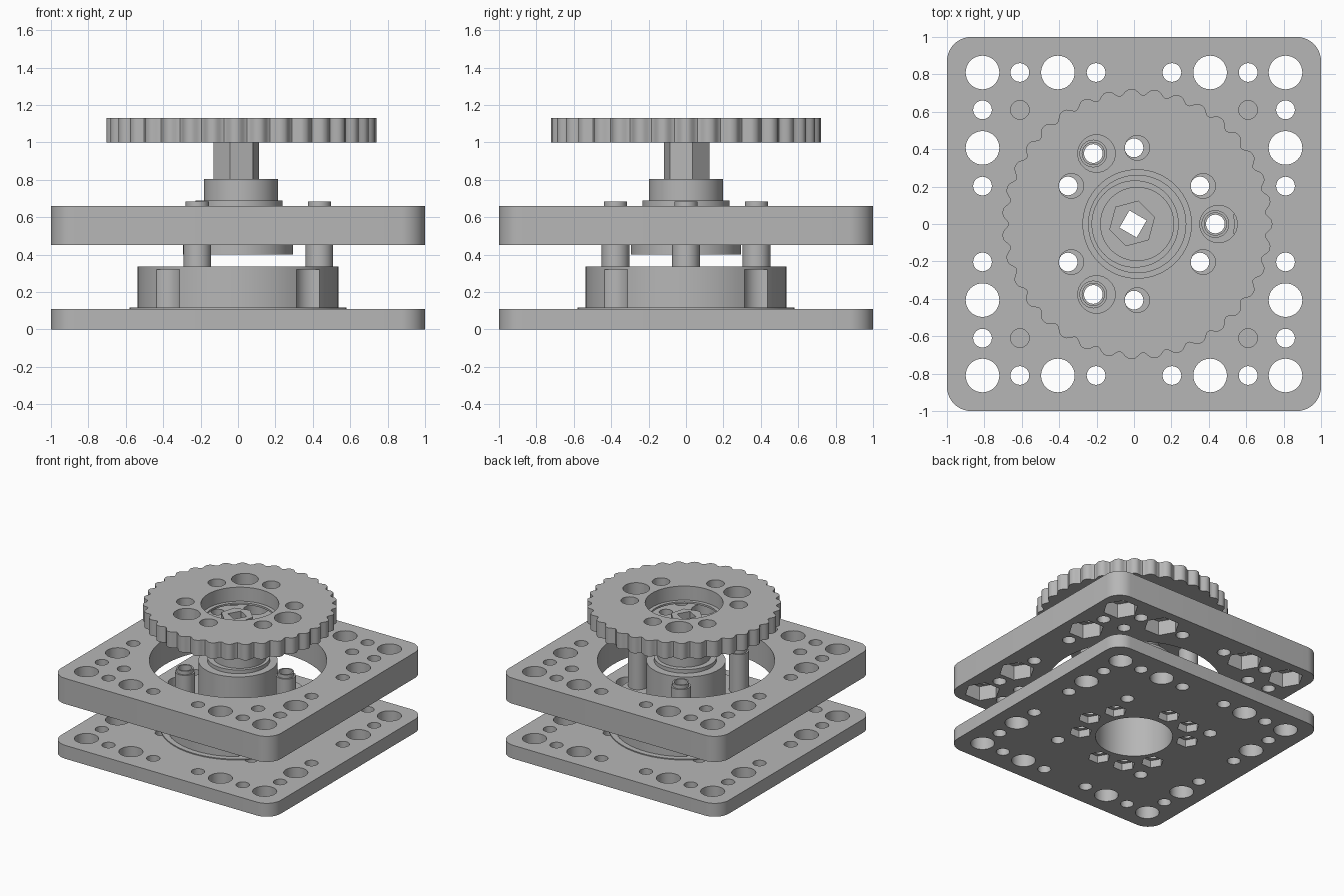
import bpy, bmesh
from math import pi, sin, cos, radians

cube = bpy.data.objects.get("Cube")
if cube:
    bpy.data.objects.remove(cube, do_unlink=True)

GREY = (0.47, 0.47, 0.47, 1)
grey = bpy.data.materials.new("plain_grey")
grey.use_nodes = True
grey.diffuse_color = GREY
grey.node_tree.nodes["Principled BSDF"].inputs["Base Color"].default_value = GREY


def circle(x, y, r, n=40, turn=0.0):
    return [(x + r * cos(turn + 2 * pi * i / n), y + r * sin(turn + 2 * pi * i / n)) for i in range(n)]


def prism(bm, outline, z0, z1):
    """Extrude a flat outline from z0 to z1."""
    low = [bm.verts.new((x, y, z0)) for x, y in outline]
    high = [bm.verts.new((x, y, z1)) for x, y in outline]
    bm.faces.new(low[::-1])
    bm.faces.new(high)
    n = len(low)
    for i in range(n):
        j = (i + 1) % n
        bm.faces.new((low[i], low[j], high[j], high[i]))


def make(name, prisms):
    bm = bmesh.new()
    for outline, z0, z1 in prisms:
        prism(bm, outline, z0, z1)
    mesh = bpy.data.meshes.new(name)
    bm.to_mesh(mesh)
    bm.free()
    obj = bpy.data.objects.new(name, mesh)
    bpy.context.collection.objects.link(obj)
    mesh.materials.append(grey)
    return obj


def activate(obj):
    bpy.ops.object.select_all(action='DESELECT')
    obj.select_set(True)
    bpy.context.view_layer.objects.active = obj


def cut(obj, prisms):
    """Subtract a set of prisms that do not overlap each other."""
    cutter = make("cutter", prisms)
    cutter.hide_render = True
    mod = obj.modifiers.new("cut", 'BOOLEAN')
    mod.operation = 'DIFFERENCE'
    mod.solver = 'EXACT'
    mod.object = cutter
    activate(obj)
    bpy.ops.object.modifier_apply(modifier=mod.name)
    bpy.data.objects.remove(cutter, do_unlink=True)


def lathe(name, x, y, profile, n=64):
    """Closed (radius, z) profile turned about a vertical axis."""
    bm = bmesh.new()
    rings = [[bm.verts.new((px, py, z)) for px, py in circle(x, y, r, n)] for r, z in profile]
    for a, b in zip(rings, rings[1:] + rings[:1]):
        for i in range(n):
            j = (i + 1) % n
            bm.faces.new((a[i], a[j], b[j], b[i]))
    bmesh.ops.recalc_face_normals(bm, faces=bm.faces)
    mesh = bpy.data.meshes.new(name)
    bm.to_mesh(mesh)
    bm.free()
    obj = bpy.data.objects.new(name, mesh)
    bpy.context.collection.objects.link(obj)
    mesh.materials.append(grey)
    return obj


def rounded_square(half=1.0, r=0.13, steps=10):
    pts = []
    for k, (sx, sy) in enumerate([(1, 1), (-1, 1), (-1, -1), (1, -1)]):
        for i in range(steps + 1):
            a = pi / 2 * (k + i / steps)
            pts.append((sx * (half - r) + r * cos(a), sy * (half - r) + r * sin(a)))
    return pts


# Hole layouts
SIGNS = [(sx, sy) for sx in (-1, 1) for sy in (-1, 1)]
E = 0.81


def edge_spots(t):
    return [(sx * a, sy * b) for sx, sy in SIGNS for a, b in ((t, E), (E, t))]


big = [(sx * E, sy * E) for sx, sy in SIGNS] + edge_spots(0.407)
small = edge_spots(0.61) + edge_spots(0.203)
inner = [(sx * 0.407, sy * 0.407) for sx, sy in SIGNS]
corner = [(sx * 0.61, sy * 0.61) for sx, sy in SIGNS]
pins = [(0.435 * cos(a), 0.435 * sin(a)) for a in (0, 2 * pi / 3, 4 * pi / 3)]
bolts = [(0.407 * cos(radians(30 + 60 * k)), 0.407 * sin(radians(30 + 60 * k))) for k in range(6)]


def holes(spots, r, z0, z1, n=32, turn=0.0):
    return [(circle(x, y, r, n, turn), z0, z1) for x, y in spots]


parts = []

# Lower plate with edge holes, centre bore and nut pockets underneath
lower = make("lower_plate", [(rounded_square(), 0, 0.11)])
cut(lower, holes(big, 0.09, -0.1, 0.3) + holes(small + inner + pins + bolts, 0.05, -0.1, 0.3)
    + holes([(0, 0)], 0.29, -0.1, 0.3, 64))
cut(lower, holes(pins + bolts, 0.085, -0.1, 0.06, 6))
parts.append(lower)

# Round housing with thin flange and screw head clearances
housing = lathe("housing_ring", 0, 0, [(0.29, 0.11), (0.58, 0.11), (0.58, 0.118), (0.537, 0.118),
                                       (0.537, 0.335), (0.29, 0.335)], 80)
cut(housing, holes(pins + bolts, 0.05, 0, 0.5) + holes(inner, 0.1, 0.118, 0.32))
parts.append(housing)

# Hollow stepped drive pins
for k, (x, y) in enumerate(pins):
    parts.append(lathe("drive_pin_%d" % (k + 1), x, y, [(0.05, 0.335), (0.074, 0.335), (0.074, 0.655),
                                                       (0.062, 0.655), (0.062, 0.685), (0.05, 0.685)], 32))

# Upper plate with large opening and deep nut pockets underneath
upper = make("upper_plate", [(rounded_square(), 0.45, 0.66)])
cut(upper, holes(big, 0.09, 0.3, 0.8) + holes(small + corner, 0.05, 0.3, 0.8)
    + holes([(0, 0)], 0.66, 0.3, 0.8, 96))
cut(upper, holes(big, 0.135, 0.3, 0.57, 6))
parts.append(upper)

# Bearing, eccentric collar and hexagonal shaft with a square socket
OFF = 0.017
SHAFT = (-0.01, 0.003)
socket = [(circle(-0.005, 0.0, 0.075, 4, radians(15)), 0.2, 1.3)]
stack = [("bearing_hub", circle(0, 0, 0.295, 64), 0.40, 0.66),
         ("hub_collar", circle(0.006, 0, 0.233, 64), 0.66, 0.69),
         ("eccentric", circle(OFF, 0, 0.198, 64), 0.69, 0.805),
         ("drive_shaft", circle(*SHAFT, 0.126, 6, radians(15)), 0.805, 1.03)]
for name, outline, z0, z1 in stack:
    obj = make(name, [(outline, z0, z1)])
    cut(obj, socket)
    parts.append(obj)

# Wavy disc with stepped bore
LOBES, N = 35, 35 * 12
wave = []
for i in range(N):
    a = 2 * pi * i / N
    r = 0.7225 - 0.034 * ((1 - cos(LOBES * a)) / 2) ** 1.5
    wave.append((OFF + r * cos(a), r * sin(a)))
disc = make("wavy_disc", [(wave, 1.0, 1.13)])
cut(disc, holes([(x + OFF, y) for x, y in pins], 0.1, 0.9, 1.3)
    + holes([(x + OFF, y) for x, y in bolts], 0.066, 0.9, 1.3)
    + holes([(OFF, 0)], 0.26, 0.9, 1.3, 64))
cut(disc, holes([(OFF, 0)], 0.29, 1.015, 1.3, 64))
parts.append(disc)

for obj in parts:
    activate(obj)
    bpy.ops.object.shade_smooth_by_angle(angle=radians(30))
